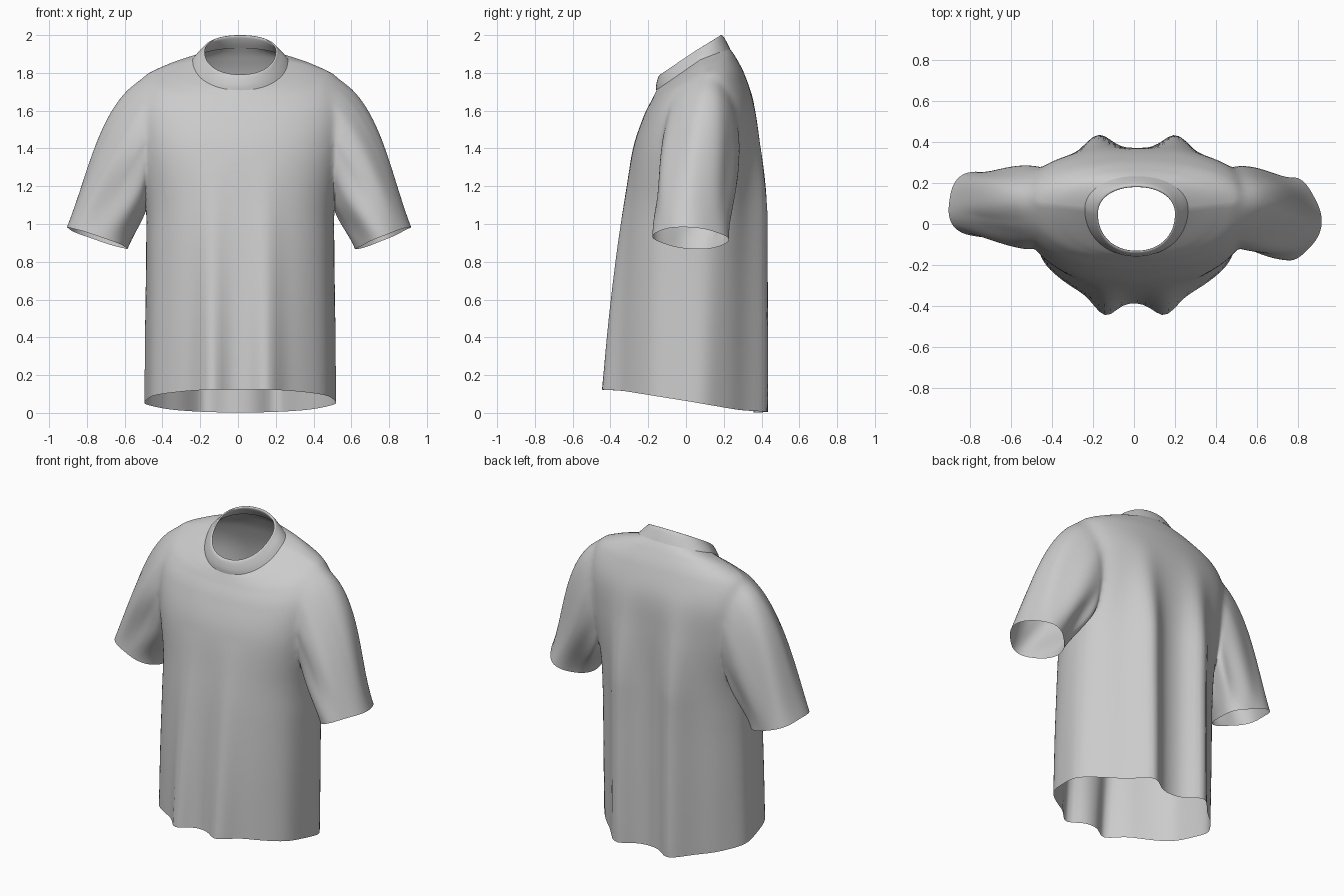
import bpy, bmesh, math
from mathutils import Vector

if "Cube" in bpy.data.objects:
    bpy.data.objects.remove(bpy.data.objects["Cube"])

COLS, SUB = 112, 9

# Torso section keys, hem to neck seam:
# z front, z side, z back, half width, y front, y side, y back, roundness
TORSO = [
    (.125, .06, .002, .505, -.385, .02, .355, 2.15),
    (.50, .47, .44, .502, -.370, .03, .36, 2.2),
    (.85, .84, .83, .498, -.347, .04, .362, 2.25),
    (1.10, 1.10, 1.10, .502, -.322, .06, .365, 2.35),
    (1.38, 1.40, 1.40, .555, -.285, .08, .37, 2.4),
    (1.56, 1.62, 1.62, .572, -.228, .09, .362, 2.35),
    (1.65, 1.765, 1.78, .525, -.185, .10, .315, 2.2),
    (1.69, 1.83, 1.88, .400, -.165, .09, .265, 2.1),
    (1.71, 1.87, 1.93, .250, -.155, .075, .23, 2.1),
]
# Collar: outer seam, bulge, rolled top, inner layer
COLLAR = [
    (1.708, 1.868, 1.928, .253, -.158, .075, .233, 2.1),
    (1.735, 1.890, 1.955, .232, -.158, .065, .220, 2.1),
    (1.775, 1.910, 1.990, .205, -.148, .055, .200, 2.15),
    (1.790, 1.917, 2.000, .195, -.138, .05, .188, 2.15),
    (1.787, 1.910, 1.992, .188, -.130, .05, .180, 2.15),
    (1.750, 1.890, 1.960, .210, -.138, .055, .198, 2.1),
    (1.715, 1.862, 1.930, .240, -.148, .07, .222, 2.1),
]


def spline(keys, sub):
    """Catmull-Rom interpolation through the key rows."""
    rows = []
    for i in range(len(keys) - 1):
        p = [keys[max(0, min(len(keys) - 1, i + k))] for k in (-1, 0, 1, 2)]
        for s in range(sub):
            t = s / sub
            rows.append([b + .5 * t * (c - a + t * (2*a - 5*b + 4*c - d + t * (3*(b - c) + d - a)))
                         for a, b, c, d in zip(*p)])
    return rows + [list(keys[-1])]


def ring_point(key, th):
    zf, zs, zb, a, yf, ys, yb, n = key
    c, s = math.cos(th), math.sin(th)
    x = math.copysign(abs(c) ** (2 / n), c) * a
    w = abs(s) ** (2 / n)
    y = ys + ((yb if s > 0 else yf) - ys) * w
    z = zs + ((zb if s > 0 else zf) - zs) * w
    return Vector((x + .012, y, z))


def drape(p, th):
    """Vertical folds that deepen towards the hem."""
    f = max(0, min(1, (1.35 - p.z) / 1.25))
    g = max(0, min(1, (1.75 - p.z) / .75))
    g = g * g * (3 - 2 * g)
    bump = lambda c, w: math.exp(-((p.x - c) / w) ** 2)
    if math.sin(th) < 0:
        p.y -= f * (.076 * bump(-.14, .07) + .072 * bump(.15, .075))
    else:
        p.y += g * (.078 + .020 * f) * (bump(-.18, .095) + bump(.21, .095))
    p.x += .006 * f * math.sin(th * 9) * math.cos(th)
    return p


def loft(bm, rings):
    grid = [[bm.verts.new(p) for p in r] for r in rings]
    for a, b in zip(grid, grid[1:]):
        for j in range(len(a)):
            k = (j + 1) % len(a)
            bm.faces.new((a[j], a[k], b[k], b[j]))


def finish(bm, name):
    bm.normal_update()
    me = bpy.data.meshes.new(name)
    bm.to_mesh(me)
    bm.free()
    ob = bpy.data.objects.new(name, me)
    bpy.context.collection.objects.link(ob)
    bpy.ops.object.select_all(action='DESELECT')
    bpy.context.view_layer.objects.active = ob
    ob.select_set(True)
    bpy.ops.object.shade_smooth_by_angle(angle=math.radians(50))


angles = [2 * math.pi * j / COLS for j in range(COLS)]

# Torso
bm = bmesh.new()
loft(bm, [[drape(ring_point(k, t), t) for t in angles] for k in spline(TORSO, SUB)])

# Sleeves grown from an oval armhole on each side
HOLE_Z, HOLE_H, HOLE_A, STEPS = 1.425, .345, math.radians(36.5), 26
# side, cuff centre x, half width x, centre y, half width y
for side, cx, rx, cy, ry in ((1, .768, .143, .025, .195), (-1, .745, .165, .095, .165)):
    doomed = []
    for f in bm.faces:
        c = f.calc_center_median()
        if c.x * side < .2 or c.z < 1.0:
            continue
        turn = math.atan2((c.y - .085) / .31, (c.x - .012) * side / .55)
        if abs(turn / HOLE_A) ** 2.3 + abs((c.z - HOLE_Z) / HOLE_H) ** 2.3 < 1:
            doomed.append(f)
    bmesh.ops.delete(bm, geom=doomed, context='FACES')
    rim = {e for e in bm.edges if e.is_boundary
           and all(v.co.x * side > .3 and .95 < v.co.z < 1.86 for v in e.verts)}
    verts = {v for e in rim for v in e.verts}
    # relax the armhole outline
    for _ in range(6):
        near = {v: [e.other_vert(v).co.copy() for e in v.link_edges if e in rim] for v in verts}
        for v, q in near.items():
            v.co = v.co * .5 + sum(q, Vector()) / len(q) * .5
    chains = {}
    for v in verts:
        p0 = v.co.copy()
        phi = math.atan2((p0.z - HOLE_Z) / HOLE_H, (p0.y - .09) / .21)
        c, s = math.cos(phi), math.sin(phi)
        wav = 1 + .045 * math.sin(4 * phi + side)
        p3 = Vector((side * (cx + rx * s * wav), cy + ry * c * wav, .925 + .057 * s - .012 * c))
        up, down = max(0, s), max(0, -s)
        d0 = Vector((side * (.5 + .35 * up - .25 * down), .1 * c, -.85 + .35 * up)).normalized()
        d3 = Vector((side * .36, .03 * c, -.93)).normalized()
        d = (p3 - p0).length
        p1, p2 = p0 + d0 * d * .3, p3 - d3 * d * .33
        chain = [v]
        for i in range(1, STEPS + 1):
            t = i / STEPS
            u = 1 - t
            p = p0 * u**3 + p1 * 3*u*u*t + p2 * 3*u*t*t + p3 * t**3
            # long soft creases down the sleeve
            p.y += .008 * math.sin(math.pi * t) * math.sin(6 * phi + 3 * t)
            chain.append(bm.verts.new(p))
        chains[v] = chain
    for e in rim:
        lp = e.link_loops[0]
        b, a = lp.vert, lp.link_loop_next.vert
        for i in range(STEPS):
            bm.faces.new((chains[a][i], chains[b][i], chains[b][i + 1], chains[a][i + 1]))
    # soften the join
    zone = set(verts)
    for _ in range(2):
        zone |= {e.other_vert(v) for v in zone for e in v.link_edges}
    for _ in range(3):
        bmesh.ops.smooth_vert(bm, verts=list(zone), factor=.5,
                              use_axis_x=True, use_axis_y=True, use_axis_z=True)
bmesh.ops.delete(bm, geom=[v for v in bm.verts if not v.link_faces], context='VERTS')
finish(bm, "shirt_body_and_sleeves")

# Collar band
bm = bmesh.new()
loft(bm, [[ring_point(k, t) for t in angles] for k in spline(COLLAR, 3)])
finish(bm, "collar")
